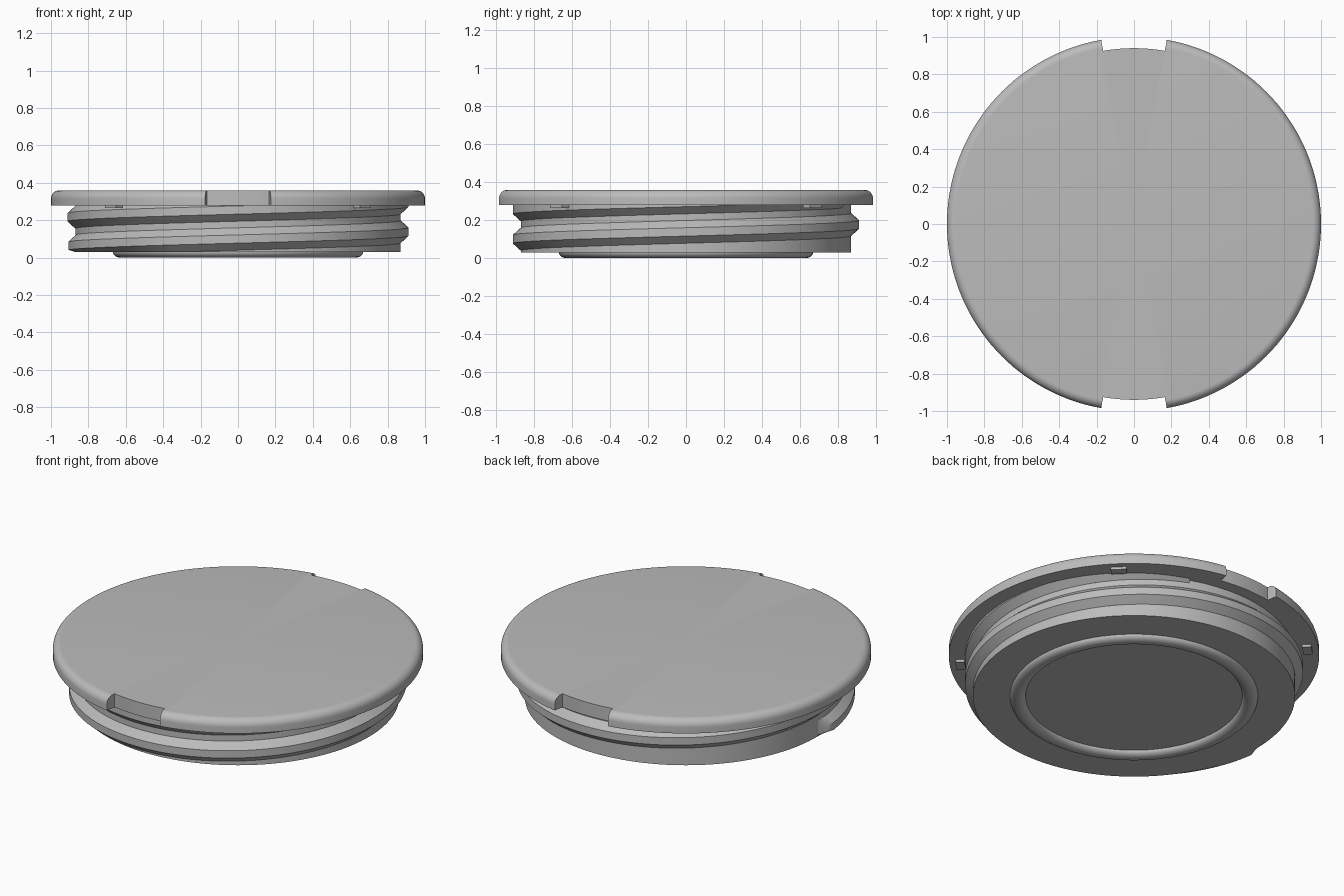
import bpy, bmesh, math
from mathutils import Matrix, Vector

if "Cube" in bpy.data.objects:
    bpy.data.objects.remove(bpy.data.objects["Cube"], do_unlink=True)

grey = bpy.data.materials.new("plain_grey")
grey.use_nodes = True
grey.diffuse_color = (0.5, 0.5, 0.5, 1)
grey.node_tree.nodes["Principled BSDF"].inputs["Base Color"].default_value = (0.5, 0.5, 0.5, 1)


def make_object(name, bm):
    bmesh.ops.recalc_face_normals(bm, faces=bm.faces)
    mesh = bpy.data.meshes.new(name)
    bm.to_mesh(mesh)
    bm.free()
    mesh.materials.append(grey)
    obj = bpy.data.objects.new(name, mesh)
    bpy.context.collection.objects.link(obj)
    return obj


def smooth(obj):
    bpy.ops.object.select_all(action='DESELECT')
    obj.select_set(True)
    bpy.context.view_layer.objects.active = obj
    bpy.ops.object.shade_smooth_by_angle(angle=math.radians(30))


def lathe(name, profile, steps=144):
    """Spin a profile of (radius, height) about the z axis."""
    bm = bmesh.new()
    verts = [bm.verts.new((r, 0, z)) for r, z in profile]
    edges = [bm.edges.new(pair) for pair in zip(verts, verts[1:])]
    bmesh.ops.spin(bm, geom=verts + edges, cent=(0, 0, 0), axis=(0, 0, 1),
                   angle=math.tau, steps=steps, use_duplicate=False)
    bmesh.ops.remove_doubles(bm, verts=bm.verts, dist=1e-5)
    return make_object(name, bm)


def loft(name, sections):
    """Skin a row of closed cross-sections and cap both ends."""
    bm = bmesh.new()
    rings = [[bm.verts.new(p) for p in section] for section in sections]
    count = len(rings[0])
    for a, b in zip(rings, rings[1:]):
        for i in range(count):
            j = (i + 1) % count
            bm.faces.new((a[i], a[j], b[j], b[i]))
    bm.faces.new(rings[0])
    bm.faces.new(rings[-1])
    return make_object(name, bm)


def polar(r, angle, z):
    return Vector((r * math.cos(angle), r * math.sin(angle), z))


# Cap plate with a rounded upper edge
ROUND = 0.045
corner = [(1 - ROUND + ROUND * math.cos(t), 0.36 - ROUND + ROUND * math.sin(t))
          for t in (math.pi / 2 * i / 8 for i in range(9))]
plate = lathe("cap_plate", [(0, 0.28), (1, 0.28)] + corner + [(0, 0.36)])

# Grip notches cut into the front and back of the plate
HALF = math.radians(10.1)
for middle in (math.pi / 2, -math.pi / 2):
    sections = []
    for i in range(13):
        a = middle - HALF + 2 * HALF * i / 12
        sections.append([polar(r, a, z) for r, z in
                         ((0.94, 0.2), (1.1, 0.2), (1.1, 0.5), (0.94, 0.5))])
    cutter = loft("notch_cutter", sections)
    cutter.hide_render = True
    cut = plate.modifiers.new("notch", 'BOOLEAN')
    cut.operation = 'DIFFERENCE'
    cut.solver = 'EXACT'
    cut.object = cutter
    bpy.context.view_layer.objects.active = plate
    bpy.ops.object.modifier_apply(modifier=cut.name)
    bpy.data.objects.remove(cutter, do_unlink=True)
smooth(plate)

# Plug body with a raised bead around its underside
bead = [(0.627 - 0.042 * math.cos(t), 0.03 - 0.03 * math.sin(t))
        for t in (math.pi * i / 14 for i in range(15))]
body = lathe("plug_body", [(0, 0.03)] + bead + [(0.87, 0.03), (0.87, 0.3), (0, 0.3)])
smooth(body)

# Rising screw thread with a tapered start, running out under the plate
PITCH = 0.155
START, END = 180, 790
sections = []
for degrees in range(START, END + 1, 2):
    turned = degrees - START
    mid = 0.061 + PITCH * turned / 360
    tip = 0.87 + 0.042 * min(1, turned / 6)
    shape = ((0.85, -0.06), (0.87, -0.06), (tip, -0.022),
             (tip, 0.022), (0.87, 0.06), (0.85, 0.06))
    sections.append([polar(r, math.radians(degrees), min(max(mid + dz, 0.0301 + dz * 0.001), 0.32 + dz * 0.1))
                     for r, dz in shape])
smooth(loft("screw_thread", sections))

# Four small stop tabs beneath the plate
for i in range(4):
    bm = bmesh.new()
    place = (Matrix.Rotation(math.pi / 4 + i * math.pi / 2, 4, 'Z')
             @ Matrix.Translation((0.94, 0, 0.28))
             @ Matrix.Diagonal((0.05, 0.085, 0.03, 1)))
    bmesh.ops.create_cube(bm, size=1, matrix=place)
    make_object(f"stop_tab_{i + 1}", bm)
